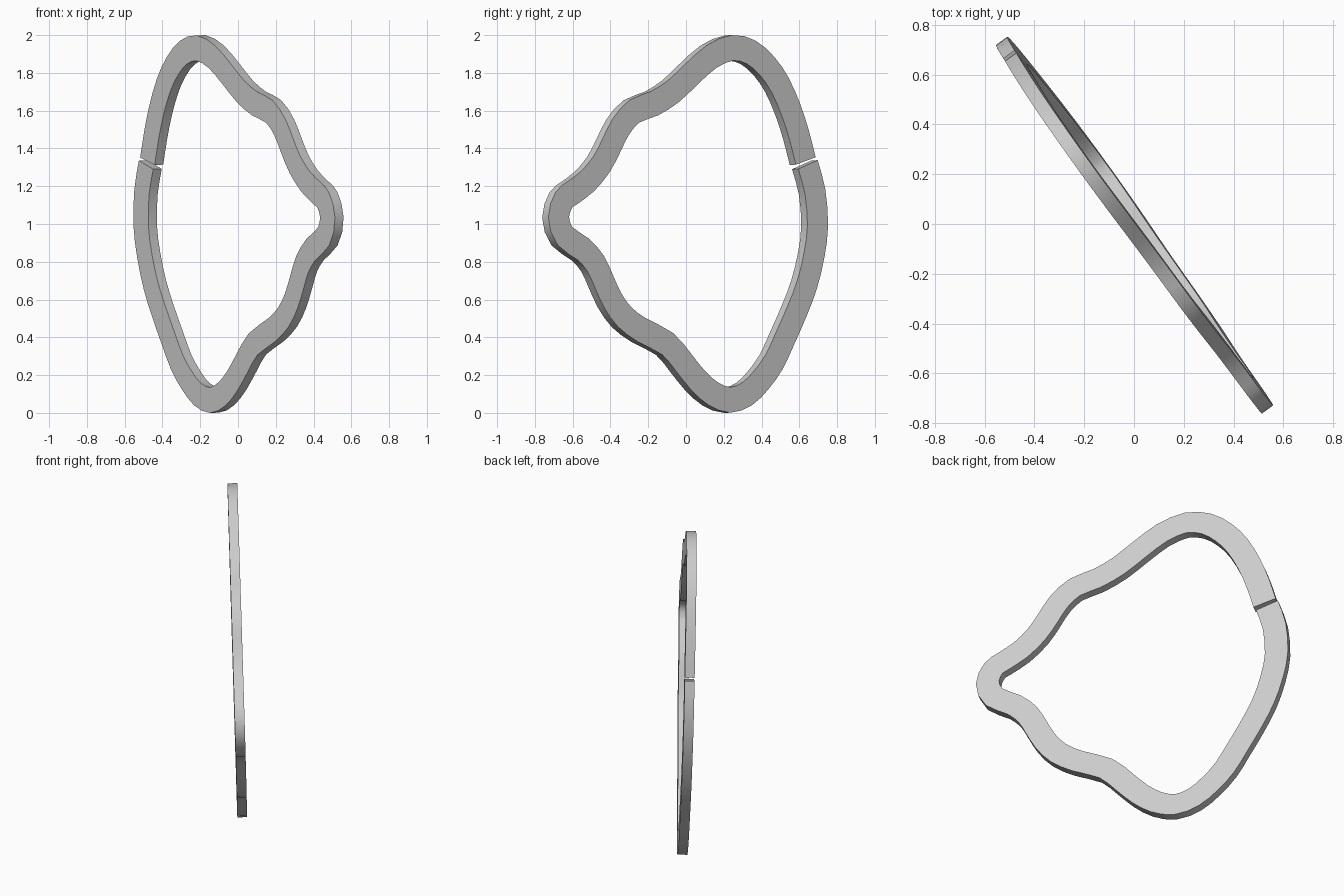
import bpy
import bmesh
import math
from mathutils import Vector

cube = bpy.data.objects.get("Cube")
if cube:
    bpy.data.objects.remove(cube, do_unlink=True)

BAND_WIDTH = 0.135
THICKNESS = 0.056
LEAN = 0.033                                   # sideways lean per unit of height
ALONG = Vector((-0.585, 0.811, 0.0))           # horizontal direction of the ring's plane
NORMAL = Vector((0.811, 0.585, 0.027)).normalized()

# Centre line of the band (distance along plane, height), from one side of the slit to the other
centre_line = [Vector(p) for p in (
    (.776, 1.314), (.823, 1.17), (.84, .99), (.817, .835), (.771, .68), (.706, .54),
    (.628, .396), (.556, .27), (.472, .174), (.38, .10), (.27, .068), (.159, .10),
    (.061, .169), (-.03, .26), (-.14, .365), (-.31, .439), (-.421, .507), (-.50, .597),
    (-.558, .70), (-.61, .79), (-.69, .865), (-.81, .935), (-.851, 1.035), (-.818, 1.126),
    (-.76, 1.165), (-.662, 1.226), (-.571, 1.316), (-.506, 1.416), (-.447, 1.512),
    (-.356, 1.596), (-.225, 1.638), (-.102, 1.702), (.016, 1.792), (.146, 1.885),
    (.283, 1.932), (.407, 1.908), (.511, 1.834), (.595, 1.734), (.667, 1.60),
    (.719, 1.469), (.762, 1.333))]


def smooth_path(points, steps=2):
    """Catmull-Rom path through the points."""
    ends = [points[0] * 2 - points[1]] + points + [points[-1] * 2 - points[-2]]
    path = []
    for a, b, c, d in zip(ends, ends[1:], ends[2:], ends[3:]):
        for i in range(steps):
            t = i / steps
            path.append((b * 2 + (c - a) * t + (a * 2 - b * 5 + c * 4 - d) * t ** 2
                         + (b * 3 - a - c * 3 + d) * t ** 3) / 2)
    return path + [points[-1]]


def to_space(point, side):
    """Place a point of the flat outline in the leaning plane."""
    s, z = point
    base = ALONG * s + Vector((-LEAN * (z - 1), 0, z))
    return base + NORMAL * side * THICKNESS / 2


# Split ring: a rectangular section swept along the path
path = smooth_path(centre_line)
bm = bmesh.new()
sections = []
for i, point in enumerate(path):
    tangent = path[min(i + 1, len(path) - 1)] - path[max(i - 1, 0)]
    across = Vector((-tangent.y, tangent.x)).normalized() * BAND_WIDTH / 2
    corners = ((point + across, 1), (point + across, -1),
               (point - across, -1), (point - across, 1))
    sections.append([bm.verts.new(to_space(p, side)) for p, side in corners])

for first, second in zip(sections, sections[1:]):
    for k in range(4):
        n = (k + 1) % 4
        bm.faces.new((first[k], first[n], second[n], second[k]))
bm.faces.new(sections[0])
bm.faces.new(sections[-1])
bmesh.ops.recalc_face_normals(bm, faces=bm.faces[:])

mesh = bpy.data.meshes.new("split_ring")
bm.to_mesh(mesh)
bm.free()
ring = bpy.data.objects.new("split_ring", mesh)
bpy.context.collection.objects.link(ring)

# Plain grey
grey = bpy.data.materials.new("light_grey")
grey.use_nodes = True
colour = (0.6, 0.6, 0.6, 1.0)
grey.diffuse_color = colour
grey.node_tree.nodes["Principled BSDF"].inputs["Base Color"].default_value = colour
mesh.materials.append(grey)

# Smooth walls, sharp rims
bpy.ops.object.select_all(action='DESELECT')
ring.select_set(True)
bpy.context.view_layer.objects.active = ring
bpy.ops.object.shade_smooth_by_angle(angle=math.radians(30))
